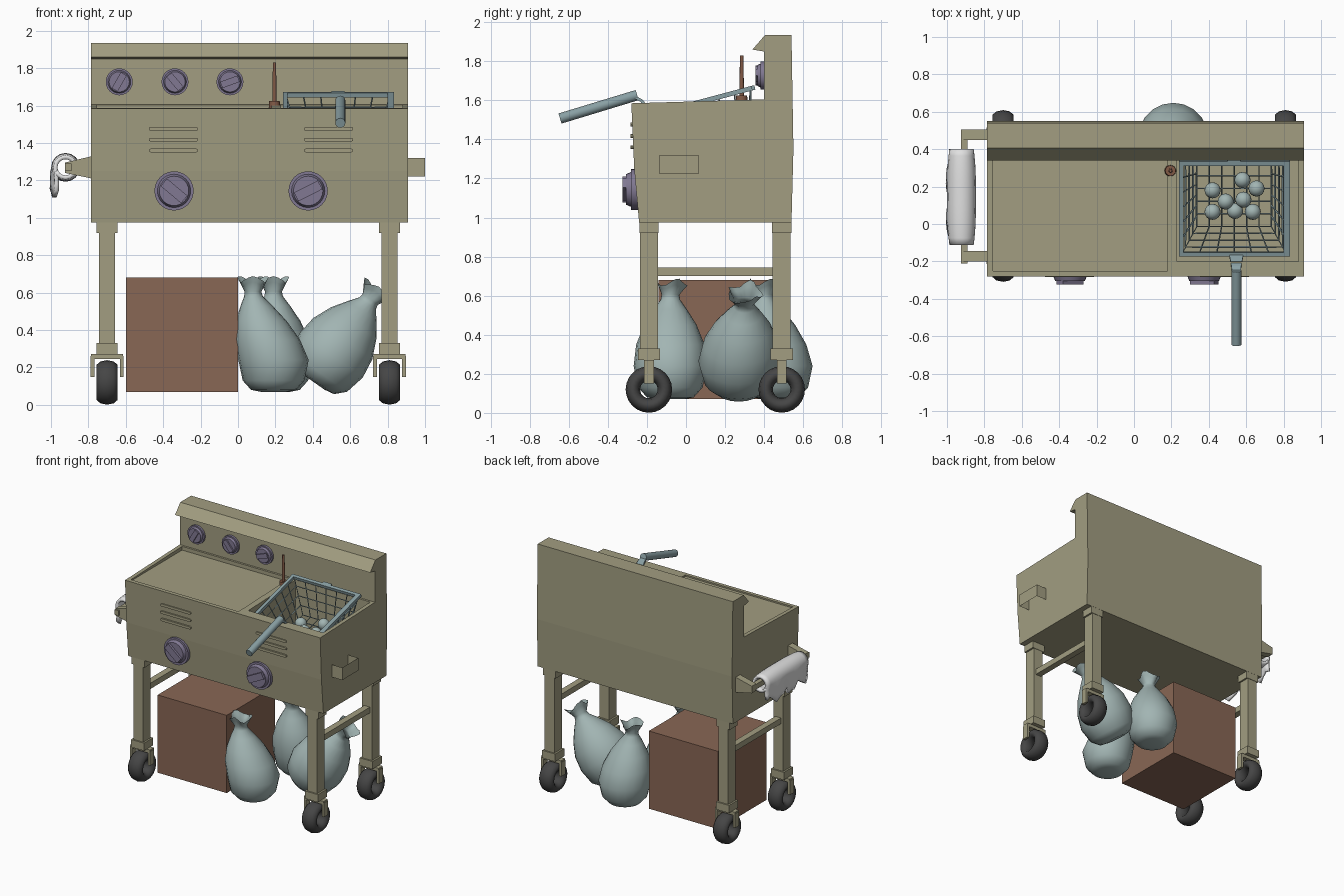
import bpy, bmesh, math
from math import sin, cos, pi, radians
from mathutils import Matrix, Vector

cube = bpy.data.objects.get("Cube")
if cube:
    bpy.data.objects.remove(cube, do_unlink=True)


def material(name, rgb):
    m = bpy.data.materials.new(name)
    m.use_nodes = True
    m.diffuse_color = (*rgb, 1)
    m.node_tree.nodes["Principled BSDF"].inputs["Base Color"].default_value = (*rgb, 1)
    return m


olive = material("olive enamel", (0.36, 0.34, 0.22))
brown = material("brown cardboard", (0.25, 0.135, 0.09))
rust = material("rust brown", (0.22, 0.10, 0.06))
purple = material("purple grey", (0.22, 0.19, 0.29))
bag_teal = material("pale teal", (0.36, 0.46, 0.45))
wire_teal = material("steel teal", (0.25, 0.35, 0.37))
rubber = material("dark rubber", (0.06, 0.06, 0.06))
white = material("white cloth", (0.75, 0.75, 0.75))


def finish(name, bm, mat, smooth=None):
    me = bpy.data.meshes.new(name)
    bmesh.ops.recalc_face_normals(bm, faces=bm.faces)
    bm.to_mesh(me)
    bm.free()
    me.materials.append(mat)
    ob = bpy.data.objects.new(name, me)
    bpy.context.collection.objects.link(ob)
    if smooth:
        bpy.ops.object.select_all(action='DESELECT')
        ob.select_set(True)
        bpy.context.view_layer.objects.active = ob
        bpy.ops.object.shade_smooth_by_angle(angle=radians(smooth))
    return ob


def box(name, x, y, z, mat):
    bm = bmesh.new()
    bmesh.ops.create_cube(bm, size=1)
    for v in bm.verts:
        v.co = [(a + b) / 2 + c * (b - a) for (a, b), c in zip((x, y, z), v.co)]
    return finish(name, bm, mat)


def prism(name, pts, a, b, axis, mat):
    """Polygon extruded from a to b along the x or y axis."""
    bm = bmesh.new()
    place = (lambda p, t: (t, p[0], p[1])) if axis == 'x' else (lambda p, t: (p[0], t, p[1]))
    f = bm.faces.new([bm.verts.new(place(p, a)) for p in pts])
    ext = bmesh.ops.extrude_face_region(bm, geom=[f])["geom"]
    move = place((0, 0), b - a)
    bmesh.ops.translate(bm, vec=move, verts=[g for g in ext if isinstance(g, bmesh.types.BMVert)])
    return finish(name, bm, mat)


def rod(name, p, q, r1, r2, mat, seg=16):
    p, q = Vector(p), Vector(q)
    bm = bmesh.new()
    bmesh.ops.create_cone(bm, segments=seg, radius1=r1, radius2=r2, depth=(q - p).length, cap_ends=True)
    rot = (q - p).to_track_quat('Z', 'Y').to_matrix().to_4x4()
    bm.transform(Matrix.Translation((p + q) / 2) @ rot)
    return finish(name, bm, mat, 40)


# Body: side profile with splashback and hood lip, then the griddle recess and fryer well
body = prism("body", [(-.24, .975), (-.265, 1.25), (-.28, 1.585), (.40, 1.605), (.40, 1.85), (.34, 1.86),
                      (.405, 1.935), (.54, 1.935), (.55, 1.35), (.54, .975)], -.785, .91, 'x', olive)
for name, x, y, z in (("recess_cutter", (-.755, .18), (-.25, .385), (1.575, 1.7)),
                      ("well_cutter", (.23, .88), (-.2, .385), (1.25, 1.7))):
    cutter = box(name, x, y, z, olive)
    mod = body.modifiers.new(name, 'BOOLEAN')
    mod.operation, mod.solver, mod.object = 'DIFFERENCE', 'EXACT', cutter
    cutter.hide_render = True
    bpy.context.view_layer.objects.active = body
    bpy.ops.object.modifier_apply(modifier=name)
    bpy.data.objects.remove(cutter, do_unlink=True)

# Vent slats
for x in (-.345, .484):
    for z in (1.36, 1.418, 1.476):
        pts = [(x + s * .122 + .01 * sin(s * a * pi / 4), z + .01 * cos(a * pi / 4) * s)
               for s in (1, -1) for a in range(5)]
        prism("vent_slat", pts, -.284, -.265, 'y', olive)


# Knobs: flange, tapered dial and turned grip
def knob(x, y, z, r, depth, turn):
    rod("knob_flange", (x, y + .02, z), (x, y - depth * .4, z), r, r, purple, 24)
    rod("knob_dial", (x, y - depth * .4, z), (x, y - depth * .75, z), r * .85, r * .75, purple, 24)
    grip = box("knob_grip", (-r * .68, r * .68), (-depth, -depth * .7), (-r * .25, r * .25), purple)
    grip.location = (x, y, z)
    grip.rotation_euler.y = -radians(turn)


for x, turn in ((-.635, 60), (-.337, -50), (-.043, 20)):
    knob(x, .40, 1.727, .072, .045, turn)
for x, turn in ((-.342, -40), (.375, 27)):
    knob(x, -.252, 1.144, .105, .072, turn)

# Legs with casters
for x in (-.70, .81):
    for y in (-.19, .49):
        def block(name, w, d, z0, z1):
            box(name, (x - w, x + w), (y - d, y + d), (z0, z1), olive)
        block("leg", .042, .046, .3, .98)
        block("leg_cap", .056, .049, .92, .985)
        block("caster_collar", .056, .057, .27, .33)
        block("fork_bridge", .085, .025, .245, .272)
        for s in (-1, 1):
            box("fork_arm", sorted((x + s * .068, x + s * .088)), (y - .025, y + .025), (.15, .26), olive)
        bm = bmesh.new()
        n, k = 24, 10
        grid = [[bm.verts.new((x + .06 * sin(2 * pi * j / k), y + (.082 + .037 * cos(2 * pi * j / k)) * cos(2 * pi * i / n),
                               .12 + (.082 + .037 * cos(2 * pi * j / k)) * sin(2 * pi * i / n)))
                 for j in range(k)] for i in range(n)]
        for i in range(n):
            for j in range(k):
                bm.faces.new((grid[i - 1][j - 1], grid[i][j - 1], grid[i][j], grid[i - 1][j]))
        finish("wheel", bm, rubber, 60)
    box("side_rail", (x - .025, x + .025), (-.15, .45), (.70, .745), olive)

# Left-hand bracket: open bent strip
bm = bmesh.new()
strip = [[bm.verts.new((x, y, z)) for z in (1.222, 1.32)] for x, y in ((.91, -.135), (1, -.135), (1, .065), (.91, .065))]
for a, b in zip(strip, strip[1:]):
    bm.faces.new((a[0], b[0], b[1], a[1]))
finish("side_bracket", bm, olive)

# Towel bar and its brackets
for y in (-.2, .45):
    prism("towel_bracket", [(-.78, 1.21), (-.78, 1.33), (-.925, 1.295), (-.925, 1.24)], y, y + .055, 'y', olive)
box("towel_bar", (-.925, -.89), (-.21, .505), (1.25, 1.29), olive)

# Towel wrapped round the bar, hanging with a ragged hem
bm = bmesh.new()
rows = []
for i in range(15):
    y = -.11 + .51 * i / 14
    r = .066 - .012 * abs(i / 7 - 1) ** 3
    path = [(-.922 + r * cos(a * pi / 8), 1.27 + r * sin(a * pi / 8)) for a in range(-7, 9)]
    hem = .125 + .03 * sin(i * 1.3) + .015 * sin(i * 2.9)
    path += [(-.922 - r + .008 * sin(i + 2 * t), 1.27 - hem * t) for t in (.35, .7, 1)]
    rows.append([bm.verts.new((x, y, z)) for x, z in path])
for a, b in zip(rows, rows[1:]):
    for j in range(len(a) - 1):
        bm.faces.new((a[j], b[j], b[j + 1], a[j + 1]))
towel = finish("towel", bm, white, 50)
solid = towel.modifiers.new("thickness", 'SOLIDIFY')
solid.thickness, solid.offset = .022, 0

# Fryer basket: tapered wire grid, tilted up at the back
TILT = Matrix.Translation((.535, -.16, 1.53)) @ Matrix.Rotation(radians(14.9), 4, 'X')
rim = [(-.28, 0, 0), (.28, 0, 0), (.28, .507, 0), (-.28, .507, 0)]
floor = [(-.2, .08, -.27), (.2, .08, -.27), (.2, .43, -.27), (-.2, .43, -.27)]
bm = bmesh.new()


def patch(a, b, c, d, nu, nv):
    a, b, c, d = map(Vector, (a, b, c, d))
    g = [[bm.verts.new(a.lerp(b, i / nu).lerp(d.lerp(c, i / nu), j / nv)) for j in range(nv + 1)] for i in range(nu + 1)]
    for i in range(nu):
        for j in range(nv):
            bm.faces.new((g[i][j], g[i + 1][j], g[i + 1][j + 1], g[i][j + 1]))


for i in range(4):
    patch(rim[i - 1], rim[i], floor[i], floor[i - 1], 6, 4)
patch(*floor, 6, 5)
bmesh.ops.remove_doubles(bm, verts=bm.verts, dist=.001)
basket = finish("basket_mesh", bm, wire_teal)
basket.matrix_world = TILT
wire = basket.modifiers.new("wires", 'WIREFRAME')
wire.thickness, wire.use_even_offset = .011, False
for name, x, y in (("basket_rim_left", (.265, .3), (0, .507)), ("basket_rim_right", (-.295, -.27), (0, .507)),
                   ("basket_rim_front", (-.295, .3), (-.01, .01)), ("basket_rim_back", (-.295, .3), (.49, .515)),
                   ("basket_hook", (-.035, .035), (.505, .53))):
    box(name, x, y, (-.012, .012), wire_teal).matrix_world = TILT

# Basket handle
rod("basket_handle", (.547, -.645, 1.507), (.547, -.25, 1.627), .027, .027, wire_teal)
bm = bmesh.new()
neck = [[bm.verts.new((.547 + s * w, y, z)) for s in (-1, 1)]
        for w, y, z in ((.022, -.26, 1.625), (.026, -.225, 1.605), (.038, -.16, 1.535))]
for a, b in zip(neck, neck[1:]):
    bm.faces.new((a[0], a[1], b[1], b[0]))
handle_neck = finish("handle_neck", bm, wire_teal)
handle_neck.modifiers.new("thickness", 'SOLIDIFY').thickness = .015

# Food balls
for x, y in ((.42, .18), (.58, .235), (.655, .19), (.49, .12), (.585, .13), (.42, .065), (.54, .07), (.635, .065)):
    bm = bmesh.new()
    bmesh.ops.create_uvsphere(bm, u_segments=16, v_segments=10, radius=.043)
    bm.transform(Matrix.Translation((x, y, 1.345 + y * .266)))
    finish("food_ball", bm, bag_teal, 60)

# Upright stirring rod
rod("stirrer_base", (.195, .285, 1.57), (.195, .285, 1.625), .032, .028, rust)
rod("stirrer_rod", (.195, .285, 1.62), (.195, .285, 1.83), .012, .009, rust, 10)

# Cardboard box
box("cardboard_box", (-.6, 0), (-.14, .46), (.07, .68), brown)


# Tied sacks: lathed body, pinched neck, ruffled mouth
def sack(name, loc, lean, girth=1, tilt=0):
    profile = [(0, .07), (.01, .12), (.06, .165), (.17, .188), (.28, .175), (.38, .135),
               (.46, .085), (.51, .05), (.535, .045), (.575, .065), (.60, .078)]
    bm = bmesh.new()
    n, rings = 20, []
    for z, r in profile:
        t = min(1, max(0, (z - .17) / .35))
        ruffle = max(0, (z - .53) / .07)
        ring = []
        for i in range(n):
            a = 2 * pi * i / n
            rr = r * girth * (1 + .13 * ruffle * sin(5 * a))
            ring.append(bm.verts.new((lean[0] * t + rr * cos(a), lean[1] * t + rr * sin(a),
                                      z + .018 * ruffle * sin(3 * a))))
        rings.append(ring)
    bm.faces.new(rings[0])
    for a, b in zip(rings, rings[1:]):
        for i in range(n):
            bm.faces.new((a[i - 1], a[i], b[i], b[i - 1]))
    ob = finish(name, bm, bag_teal, 60)
    ob.location = loc
    ob.rotation_euler.y = radians(tilt)


sack("front_sack", (.19, -.08, .07), (-.11, 0))
sack("back_sack", (.21, .46, .07), (-.02, -.06))
sack("side_sack", (.40, .27, .125), (0, .03), 1.1, 35)
